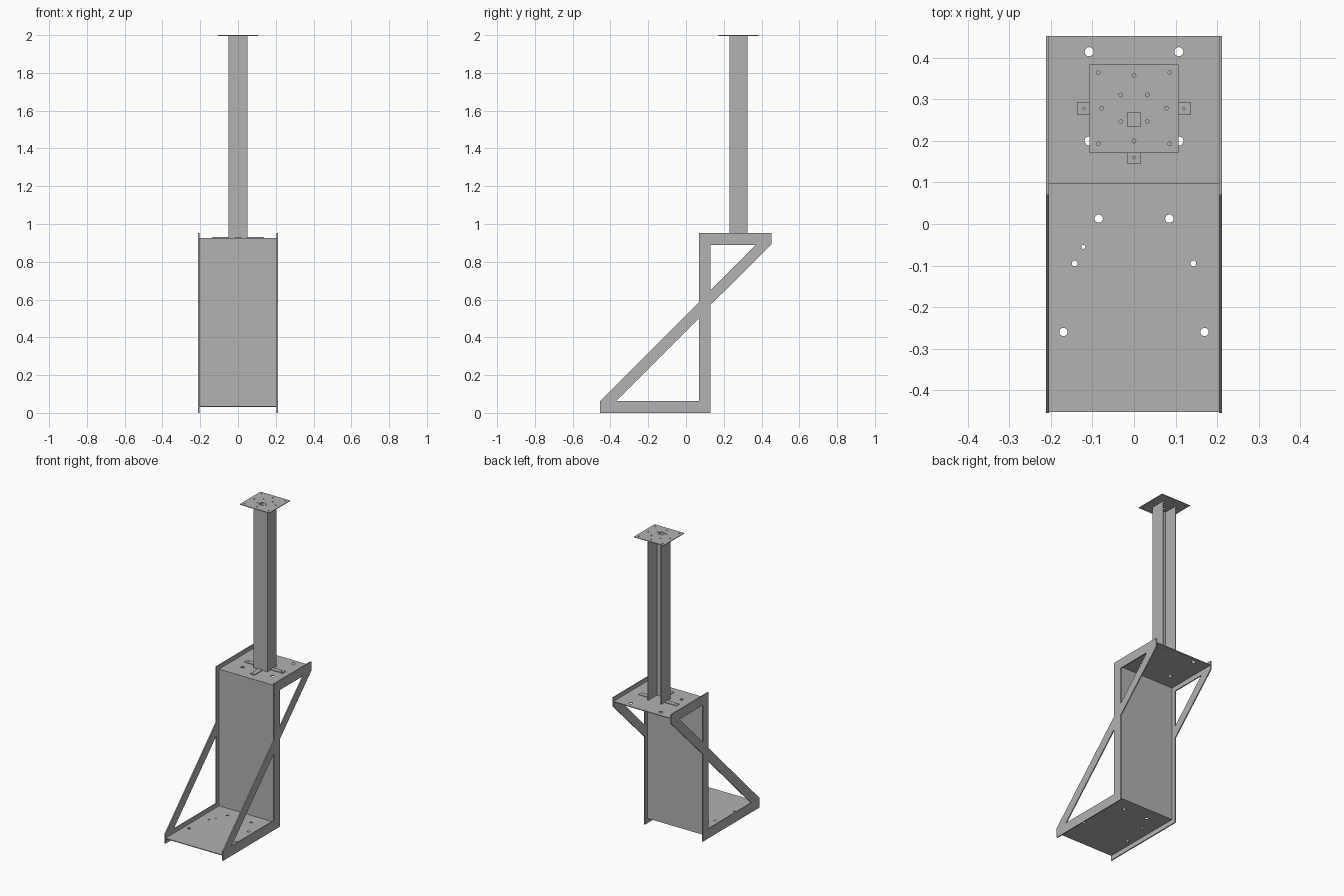
import bpy
import math
from mathutils import Matrix

cube = bpy.data.objects.get("Cube")
if cube:
    bpy.data.objects.remove(cube)

steel = bpy.data.materials.new("steel_grey")
steel.use_nodes = True
GREY = (0.445, 0.445, 0.445, 1)
steel.diffuse_color = GREY
steel.node_tree.nodes["Principled BSDF"].inputs["Base Color"].default_value = GREY


def rect(x0, x1, y0, y1):
    return [(x0, y0), (x1, y0), (x1, y1), (x0, y1)]


def circle(x, y, r, n=20):
    return [(x + r * math.cos(2 * math.pi * i / n),
             y + r * math.sin(2 * math.pi * i / n)) for i in range(n)]


def pair(x, y, r):
    return [circle(-x, y, r), circle(x, y, r)]


def sheet(name, outline, holes, thick, matrix):
    """Flat sheet with cut-outs, centred on its own plane."""
    curve = bpy.data.curves.new(name, "CURVE")
    curve.dimensions = "2D"
    curve.fill_mode = "BOTH"
    curve.extrude = thick / 2
    for loop in [outline] + holes:
        spline = curve.splines.new("POLY")
        spline.points.add(len(loop) - 1)
        for point, (u, v) in zip(spline.points, loop):
            point.co = (u, v, 0, 1)
        spline.use_cyclic_u = True
    temp = bpy.data.objects.new(name + "_outline", curve)
    bpy.context.collection.objects.link(temp)
    graph = bpy.context.evaluated_depsgraph_get()
    mesh = bpy.data.meshes.new_from_object(temp.evaluated_get(graph))
    bpy.data.objects.remove(temp)
    bpy.data.curves.remove(curve)
    mesh.name = name
    mesh.transform(matrix)
    mesh.materials.clear()
    mesh.materials.append(steel)
    for face in mesh.polygons:
        face.use_smooth = False
        face.material_index = 0
    obj = bpy.data.objects.new(name, mesh)
    bpy.context.collection.objects.link(obj)
    return obj


def flat(z):
    return Matrix.Translation((0, 0, z))


def side_plane(x):
    # local (u, v) becomes world (y, z)
    return Matrix(((0, 0, 1, x), (1, 0, 0, 0), (0, 1, 0, 0), (0, 0, 0, 1)))


# Side frames: post, foot, arm and diagonal brace cut from one plate
frame = [(-0.455, 0), (0.13, 0), (0.13, 0.572), (0.453, 0.892), (0.453, 0.952),
         (0.07, 0.952), (0.07, 0.588), (-0.455, 0.062)]
lower_gap = [(-0.37, 0.062), (0.07, 0.062), (0.07, 0.502)]
upper_gap = [(0.13, 0.89), (0.13, 0.65), (0.37, 0.89)]
for side, x in (("left", 0.2085), ("right", -0.2085)):
    sheet(side + "_frame", frame, [lower_gap, upper_gap], 0.007, side_plane(x))

# Bent panel: foot, upright and shelf
W = 0.205
foot_holes = (pair(0.085, 0.013, 0.01) + pair(0.143, -0.095, 0.007)
              + pair(0.17, -0.26, 0.01) + [circle(-0.122, -0.055, 0.005)])
sheet("foot_panel", rect(-W, W, -0.453, 0.103), foot_holes, 0.005, flat(0.033))
shelf_holes = pair(0.108, 0.415, 0.011) + pair(0.108, 0.2, 0.011)
sheet("shelf_panel", rect(-W, W, 0.098, 0.453), shelf_holes, 0.005, flat(0.924))
upright = Matrix.Translation((0, 0.1005, 0)) @ Matrix.Rotation(math.pi / 2, 4, "X")
sheet("upright_panel", rect(-W, W, 0.0355, 0.9215), [], 0.005, upright)

# Channel column, open at the back
BASE, TOP = 0.9265, 1.996
T = 0.005
channel = [(-0.05, 0.23), (0.05, 0.23), (0.05, 0.325), (0.05 - T, 0.325),
           (0.05 - T, 0.23 + T), (T - 0.05, 0.23 + T), (T - 0.05, 0.325), (-0.05, 0.325)]
sheet("column", channel, [], TOP - BASE, flat((TOP + BASE) / 2))

# Mounting tabs around the column base
TAB_Z = BASE + 0.002
for side, s in (("left", 1), ("right", -1)):
    x0, x1 = sorted((s * 0.05, s * 0.137))
    sheet(side + "_tab", rect(x0, x1, 0.263, 0.294),
          [circle(s * 0.12, 0.278, 0.003)], 0.004, flat(TAB_Z))
sheet("front_tab", rect(-0.016, 0.016, 0.145, 0.23),
      [circle(0, 0.16, 0.003)], 0.004, flat(TAB_Z))

# Top plate with bolt pattern and cable opening
R = 0.0045
top_holes = [rect(-0.016, 0.016, 0.235, 0.268), circle(0, 0.358, R), circle(0, 0.2, R)]
for x, y in ((0.086, 0.365), (0.032, 0.311), (0.078, 0.279), (0.032, 0.247), (0.086, 0.193)):
    top_holes += pair(x, y, R)
sheet("top_plate", rect(-0.107, 0.107, 0.171, 0.384), top_holes, 0.004, flat(1.998))
